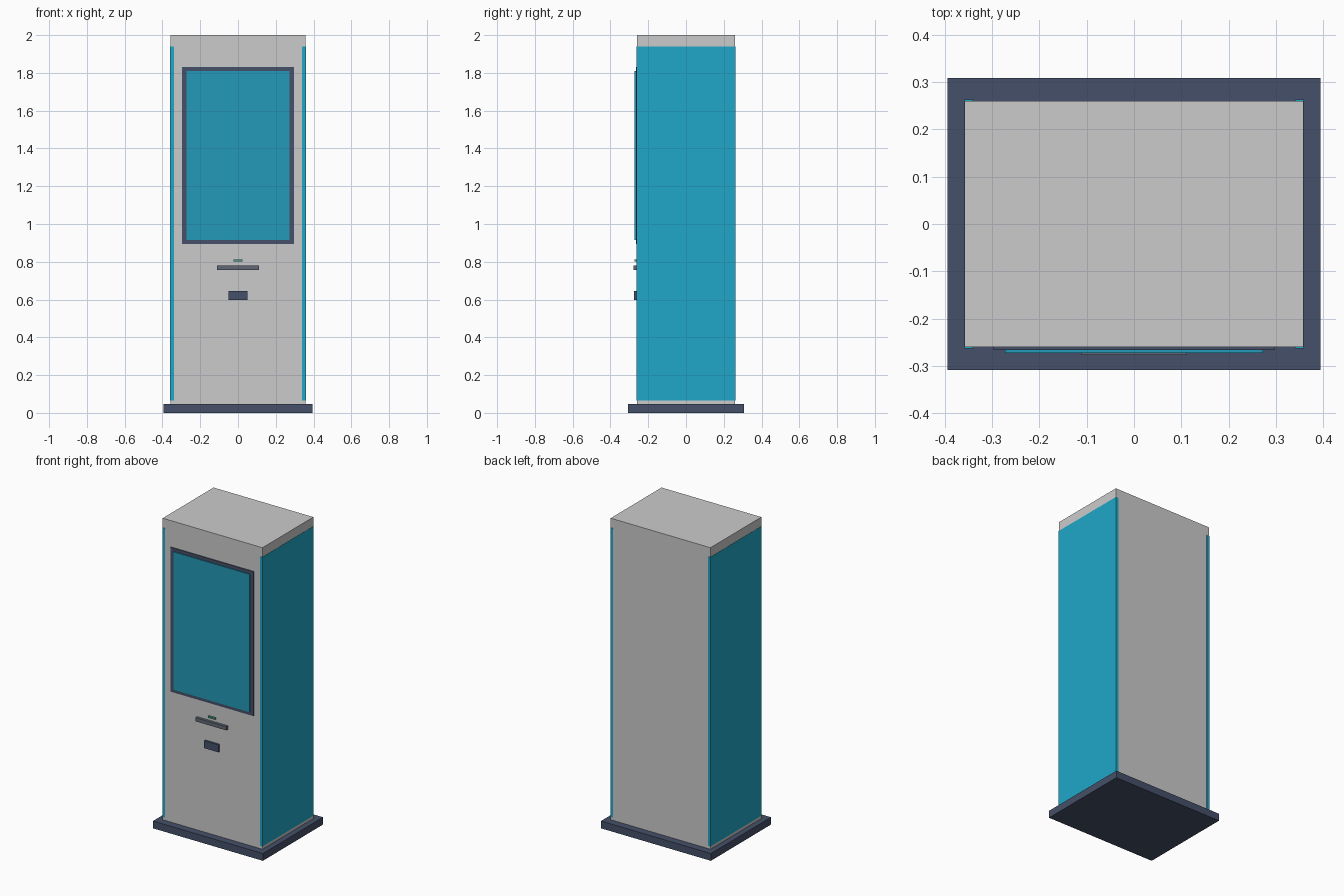
import bpy, bmesh
from mathutils import Vector

if "Cube" in bpy.data.objects:
    bpy.data.objects.remove(bpy.data.objects["Cube"])


def material(name, rgb):
    m = bpy.data.materials.new(name)
    m.diffuse_color = (*rgb, 1)
    m.use_nodes = True
    m.node_tree.nodes["Principled BSDF"].inputs["Base Color"].default_value = m.diffuse_color
    return m


navy = material("navy", (0.06, 0.08, 0.14))
teal = material("teal", (0.014, 0.39, 0.58))
glass = material("screen_teal", (0.018, 0.32, 0.48))
grey = material("slot_grey", (0.12, 0.14, 0.18))
green = material("indicator_green", (0.06, 0.35, 0.25))


def box(name, x, y, z, mat=None):
    """Box spanning the given (min, max) ranges."""
    lo, hi = Vector((x[0], y[0], z[0])), Vector((x[1], y[1], z[1]))
    bm = bmesh.new()
    bmesh.ops.create_cube(bm, size=1)
    bmesh.ops.scale(bm, vec=hi - lo, verts=bm.verts)
    me = bpy.data.meshes.new(name)
    bm.to_mesh(me)
    bm.free()
    if mat:
        me.materials.append(mat)
    ob = bpy.data.objects.new(name, me)
    ob.location = (lo + hi) / 2
    bpy.context.collection.objects.link(ob)
    return ob


def front_box(name, half_width, front, z, mat):
    """Centred fitting on the front face of the cabinet."""
    return box(name, (-half_width, half_width), (front, -0.25), z, mat)


# Plinth and cabinet
box("base_plinth", (-0.394, 0.394), (-0.308, 0.308), (0, 0.047), navy)
box("cabinet", (-0.3575, 0.3575), (-0.26, 0.26), (0.047, 2.0))

# Coloured side panels, wrapping slightly past the cabinet edges
for side, x in (("left", (-0.359, -0.34)), ("right", (0.34, 0.359))):
    box(side + "_side_panel", x, (-0.2625, 0.2625), (0.066, 1.94), teal)

# Display
front_box("screen_bezel", 0.297, -0.266, (0.895, 1.83), navy)
front_box("screen", 0.272, -0.272, (0.916, 1.809), glass)

# Indicator light, ticket slot and card reader
front_box("indicator_light", 0.025, -0.272, (0.801, 0.811), green)
front_box("ticket_slot", 0.111, -0.277, (0.757, 0.781), grey)
front_box("card_reader", 0.051, -0.274, (0.598, 0.646), navy)
